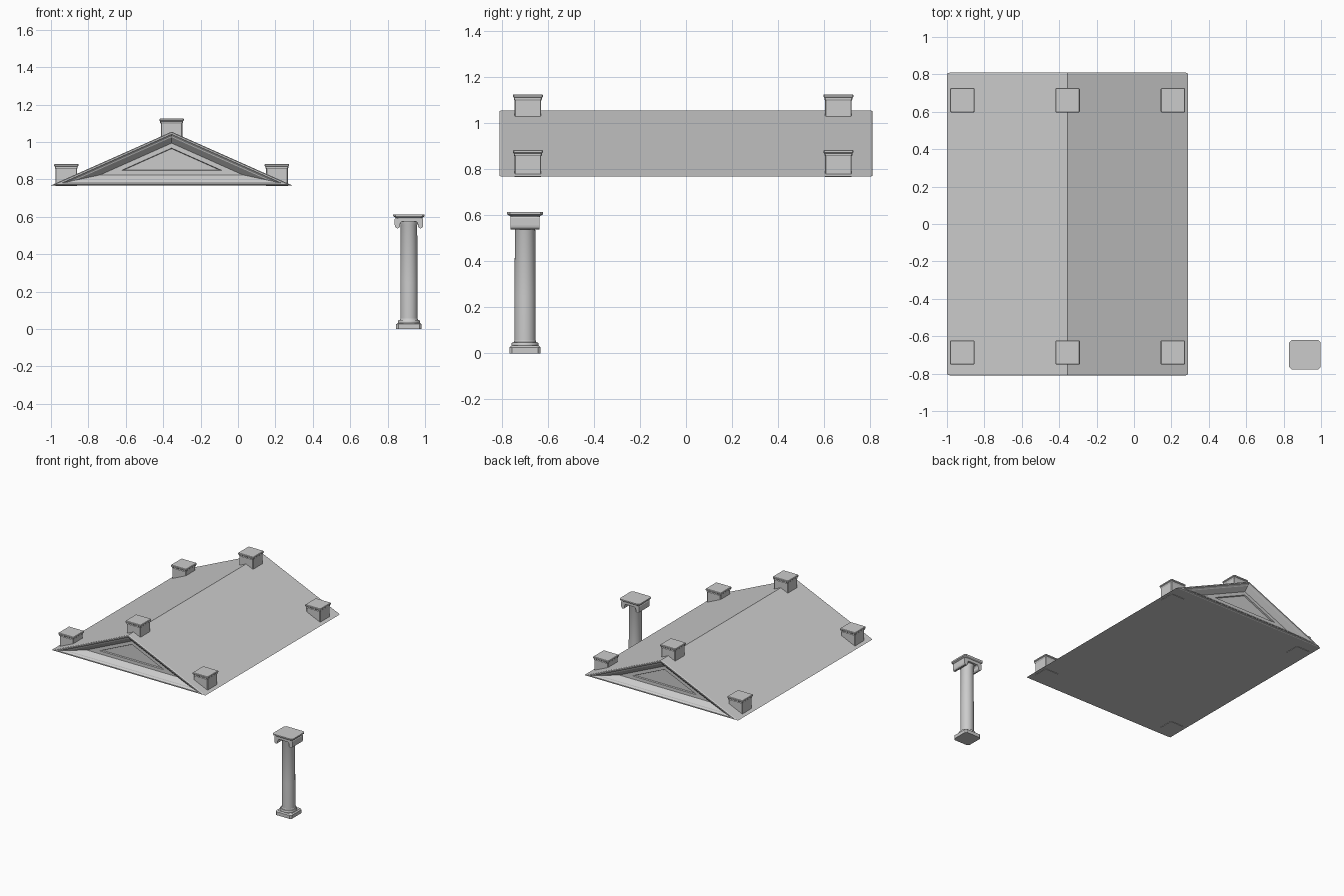
import bpy, bmesh, math

if "Cube" in bpy.data.objects:
    bpy.data.objects.remove(bpy.data.objects["Cube"])

RX, Z0, HW, RISE, RY = -0.355, 0.768, 0.645, 0.287, 0.811   # roof measures
CX, CY = 0.914, -0.699                                       # column centre


def loft(name, rings, smooth=False):
    """Skin a stack of equal-length rings and cap both ends."""
    bm = bmesh.new()
    vs = [[bm.verts.new(p) for p in r] for r in rings]
    n = len(rings[0])
    for a, b in zip(vs, vs[1:]):
        for i in range(n):
            j = (i + 1) % n
            bm.faces.new((a[i], a[j], b[j], b[i]))
    bm.faces.new(vs[0])
    bm.faces.new(vs[-1])
    bmesh.ops.recalc_face_normals(bm, faces=bm.faces)
    me = bpy.data.meshes.new(name)
    bm.to_mesh(me)
    bm.free()
    ob = bpy.data.objects.new(name, me)
    bpy.context.collection.objects.link(ob)
    if smooth:
        bpy.ops.object.select_all(action='DESELECT')
        bpy.context.view_layer.objects.active = ob
        ob.select_set(True)
        bpy.ops.object.shade_smooth_by_angle(angle=math.radians(35))
    return ob


def gable(y, d):
    """Roof triangle at depth y, inset evenly by d."""
    a = math.atan2(RISE, HW)
    top = Z0 + RISE - d / math.cos(a)
    half = (top - Z0 - d) / math.tan(a)
    return [(RX - half, y, Z0 + d), (RX + half, y, Z0 + d), (RX, y, top)]


def box_ring(x, y, z, hx, hy, c):
    """Rectangle with cut corners."""
    pts = [(hx, hy - c), (hx - c, hy), (c - hx, hy), (-hx, hy - c),
           (-hx, c - hy), (c - hx, -hy), (hx - c, -hy), (hx, c - hy)]
    return [(x + px, y + py, z) for px, py in pts]


def circle(r, z, n=28):
    return [(CX + r * math.cos(2 * math.pi * i / n),
             CY + r * math.sin(2 * math.pi * i / n), z) for i in range(n)]


# Gabled roof with stepped, sunken pediments at both ends
steps = [(0.755, 0.083), (0.765, 0.080), (0.765, 0.056), (0.798, 0.027),
         (0.800, 0.022), (RY, 0.012), (RY, 0.004), (0.804, 0)]
rings = [gable(-y, d) for y, d in steps]
rings += [gable(y, d) for y, d in reversed(steps)]
loft("gable_roof", rings)

# Small capped blocks on the ridge and eaves
for iy, y in enumerate((-0.687, 0.662)):
    for ix, (x, zb, zt) in enumerate(((-0.918, 0.765, 0.883),
                                      (RX, 0.98, 1.125),
                                      (0.208, 0.765, 0.883))):
        prof = [(0.058, zb), (0.058, zt - 0.027), (0.061, zt - 0.022),
                (0.061, zt - 0.015), (0.065, zt - 0.011),
                (0.065, zt - 0.003), (0.062, zt)]
        loft(f"roof_block_{iy}_{ix}",
             [box_ring(x, y, z, h, h, 0.004) for h, z in prof])

# Column base: plinth stepping in to a round moulding
loft("column_plinth", [box_ring(CX, CY, z, h, h, 0.012) for h, z in
                       ((0.068, 0), (0.068, 0.026), (0.059, 0.033))])
loft("column_base_ring", [circle(r, z) for r, z in
                          ((0.056, 0.02), (0.059, 0.034), (0.059, 0.042),
                           (0.056, 0.047), (0.049, 0.048), (0.046, 0.056))], True)

# Column shaft
loft("column_shaft", [circle(r, z) for r, z in
                      ((0.046, 0.04), (0.046, 0.25), (0.044, 0.555),
                       (0.049, 0.568), (0.049, 0.58))], True)

# Scroll capital: bar with rolled ends hanging down each side
half = [(0, 0.576), (0.038, 0.576), (0.044, 0.570), (0.047, 0.562),
        (0.048, 0.548), (0.053, 0.541), (0.060, 0.538), (0.068, 0.540),
        (0.074, 0.547), (0.076, 0.556), (0.076, 0.588), (0.072, 0.594)]
outline = half + [(-x, z) for x, z in reversed(half[1:])]
loft("scroll_capital", [[(CX + x, CY + s * 0.063, z) for x, z in outline]
                        for s in (-1, 1)])

# Abacus slab on top of the column
loft("column_abacus", [box_ring(CX, CY, z, hx, hy, 0.012) for hx, hy, z in
                       ((0.070, 0.062, 0.588), (0.073, 0.065, 0.596),
                        (0.083, 0.076, 0.602), (0.084, 0.078, 0.605),
                        (0.084, 0.078, 0.613))])
